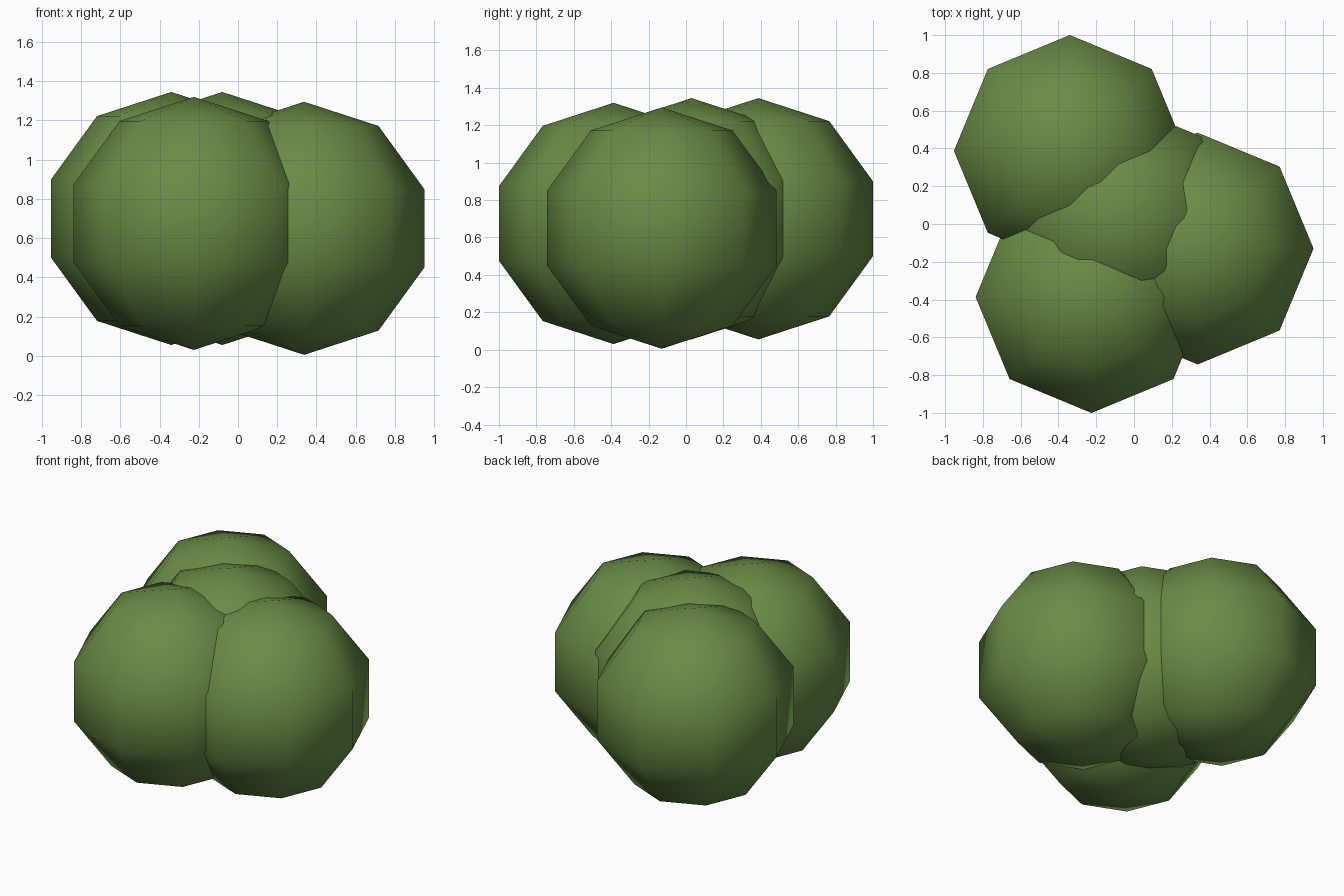
import bpy

if "Cube" in bpy.data.objects:
    bpy.data.objects.remove(bpy.data.objects["Cube"])

RADIUS = 0.645

leaf_green = bpy.data.materials.new("leaf green")
leaf_green.diffuse_color = (0.14, 0.26, 0.06, 1)
leaf_green.use_nodes = True
leaf_green.node_tree.nodes["Principled BSDF"].inputs["Base Color"].default_value = leaf_green.diffuse_color


def leaf_clump(name, center):
    """Coarse smooth-shaded ball of foliage."""
    bpy.ops.mesh.primitive_uv_sphere_add(
        segments=8, ring_count=5, radius=RADIUS, location=center)
    clump = bpy.context.object
    clump.name = name
    clump.data.materials.append(leaf_green)
    bpy.ops.object.shade_smooth()


# Four overlapping clumps form the bush
leaf_clump("back_clump", (-0.34, 0.387, 0.70))
leaf_clump("front_clump", (-0.225, -0.387, 0.675))
leaf_clump("right_clump", (0.337, -0.13, 0.65))
leaf_clump("middle_clump", (-0.08, 0.03, 0.70))
